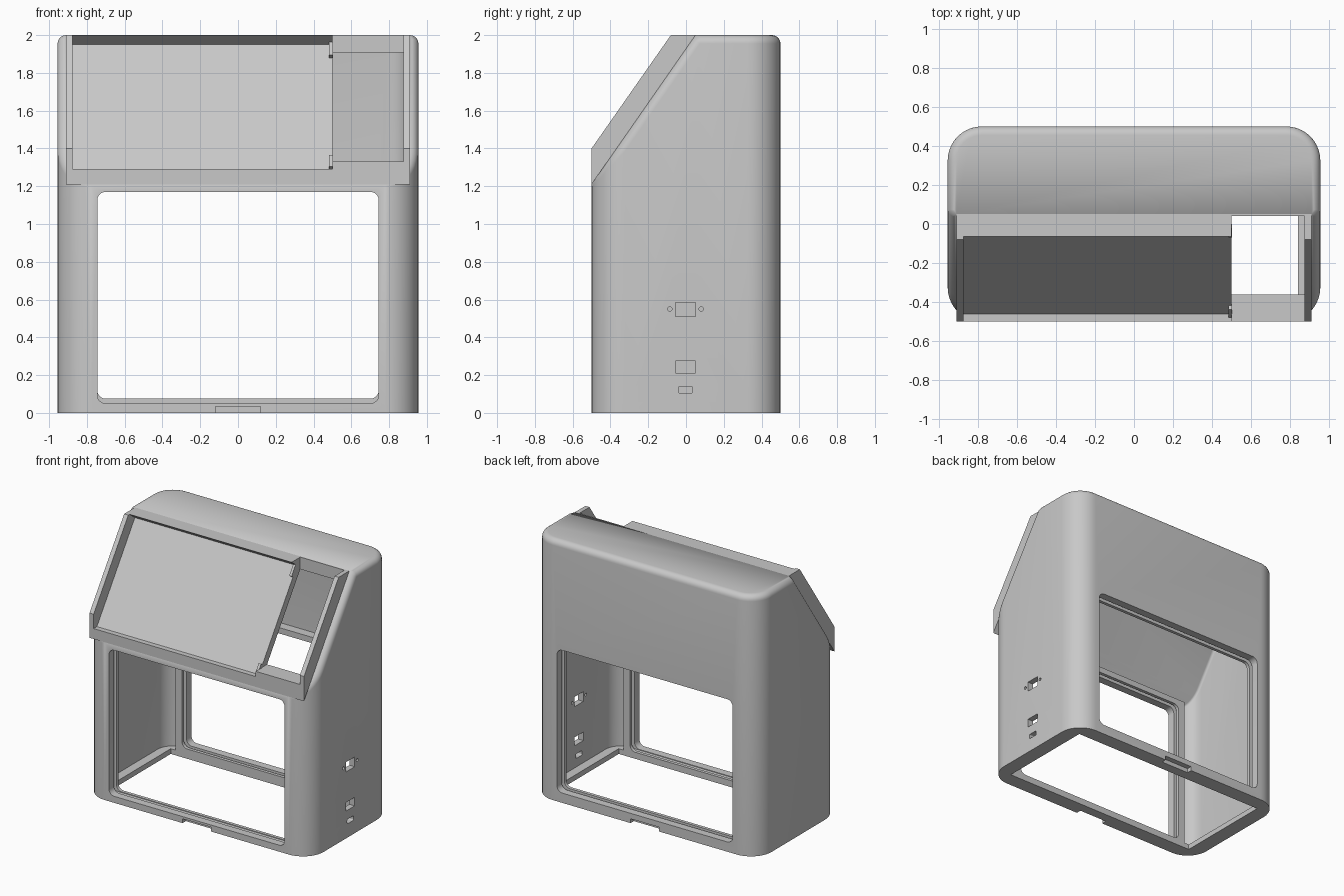
import bpy, bmesh, math
from mathutils import Vector

if "Cube" in bpy.data.objects:
    bpy.data.objects.remove(bpy.data.objects["Cube"], do_unlink=True)

grey = bpy.data.materials.new("light grey plastic")
grey.use_nodes = True
COLOUR = (0.58, 0.58, 0.58, 1)
grey.diffuse_color = COLOUR
grey.node_tree.nodes["Principled BSDF"].inputs["Base Color"].default_value = COLOUR

HX, HY, CORNER = 0.955, 0.5, 0.175      # half width, half depth, corner radius
SLOPE = 0.79 / 0.55                     # rise of the slanted front
L = math.hypot(1, SLOPE)
WALL = 0.045


def finish(bm, name):
    bmesh.ops.recalc_face_normals(bm, faces=bm.faces[:])
    me = bpy.data.meshes.new(name)
    bm.to_mesh(me)
    bm.free()
    me.materials.append(grey)
    ob = bpy.data.objects.new(name, me)
    bpy.context.collection.objects.link(ob)
    return ob


def prism(name, axis, pts, lo, hi):
    """Extrude a 2D outline along an axis from lo to hi."""
    place = {"x": lambda a, b, d: (d, a, b),
             "y": lambda a, b, d: (a, d, b),
             "z": lambda a, b, d: (a, b, d)}[axis]
    bm = bmesh.new()
    low = [bm.verts.new(place(a, b, lo)) for a, b in pts]
    high = [bm.verts.new(place(a, b, hi)) for a, b in pts]
    bm.faces.new(low)
    bm.faces.new(high)
    n = len(pts)
    for i in range(n):
        j = (i + 1) % n
        bm.faces.new((low[i], low[j], high[j], high[i]))
    return finish(bm, name)


def rounded(a0, a1, b0, b1, r=0.0, steps=6):
    """Outline of a rectangle with rounded corners."""
    if r == 0:
        return [(a0, b0), (a1, b0), (a1, b1), (a0, b1)]
    pts = []
    for k, (ca, cb) in enumerate([(a1 - r, b1 - r), (a0 + r, b1 - r),
                                  (a0 + r, b0 + r), (a1 - r, b0 + r)]):
        for i in range(steps + 1):
            t = math.pi / 2 * (k + i / steps)
            pts.append((ca + r * math.cos(t), cb + r * math.sin(t)))
    return pts


def cut(target, cutter, keep=False):
    bpy.context.view_layer.objects.active = target
    mod = target.modifiers.new("cut", "BOOLEAN")
    mod.operation = "DIFFERENCE"
    mod.solver = "EXACT"
    mod.object = cutter
    bpy.ops.object.modifier_apply(modifier=mod.name)
    if not keep:
        bpy.data.objects.remove(cutter, do_unlink=True)


def case_body(name, inset, r, z0, extra=()):
    """Rounded box with slanted front, offset inwards, top rim filleted by r."""
    d = inset + r
    top = Vector((0, 0, 1))
    slant = Vector((0, -SLOPE, 1)).normalized()
    crease = 0.05 + d * (L - 1) / SLOPE
    bm = bmesh.new()

    def rim(x, y, n, m):
        z = 2 - d if m is top else 2 + SLOPE * (y - 0.05) - d * L
        for i in range(7):
            bm.verts.new(Vector((x, y, z)) + r * n.slerp(m, i / 6))
        bm.verts.new((x + r * n.x, y + r * n.y, z0))

    for k, (sx, sy) in enumerate([(1, 1), (-1, 1), (-1, -1), (1, -1)]):
        for i in range(11):
            t = math.pi / 2 * (k + i / 10)
            n = Vector((math.cos(t), math.sin(t), 0))
            x = sx * (HX - CORNER) + (CORNER - d) * n.x
            y = sy * (HY - CORNER) + (CORNER - d) * n.y
            rim(x, y, n, top if y >= crease else slant)
    for s in (-1, 1):
        for m in (top, slant):
            rim(s * (HX - d), crease, Vector((s, 0, 0)), m)
    for p in extra:
        bm.verts.new(p)
    bmesh.ops.remove_doubles(bm, verts=bm.verts[:], dist=1e-5)
    bmesh.ops.convex_hull(bm, input=bm.verts[:])
    bmesh.ops.delete(bm, geom=[v for v in bm.verts if not v.link_faces], context="VERTS")
    bmesh.ops.dissolve_limit(bm, angle_limit=0.008, verts=bm.verts[:], edges=bm.edges[:])
    return finish(bm, name)


# Outer case, hollowed, with an open floor
sharp = [(s * 0.91, 0.05, 2) for s in (-1, 1)] + [(s * 0.78, -0.5, 1.21) for s in (-1, 1)]
case = case_body("case_shell", 0, 0.045, 0, sharp)
cut(case, case_body("cavity_cutter", WALL, 0.02, 0.04))
cut(case, prism("floor_cutter", "z", rounded(-0.84, 0.84, -0.385, 0.385), -0.1, 0.1))

# Front and back windows with a notch under each
for lo, hi, sill in ((-0.6, -0.38, 0.05), (0.38, 0.6, 0.075)):
    cut(case, prism("window_cutter", "y", rounded(-0.745, 0.745, sill, 1.17, 0.045), lo, hi))
for lo, hi in ((-0.6, -0.46), (0.46, 0.6)):
    cut(case, prism("notch_cutter", "y", rounded(-0.12, 0.12, -0.1, 0.033), lo, hi))

# Connector ports in the left wall
ports = [rounded(-0.055, 0.05, 0.51, 0.585), rounded(-0.055, 0.05, 0.21, 0.275),
         rounded(-0.04, 0.035, 0.105, 0.14, 0.008)]
ports += [rounded(y - 0.011, y + 0.011, 0.539, 0.561, 0.01) for y in (-0.085, 0.08)]
for outline in ports:
    cut(case, prism("port_cutter", "x", outline, 0.85, 1.0))

# Slotted retaining frames behind both windows
for s, sill, name in ((-1, 0.05, "front_window_frame"), (1, 0.075, "back_window_frame")):
    def span(a, b):
        return sorted((s * a, s * b))
    frame = prism(name, "y", rounded(-0.8, 0.8, 0.02, 1.215), *span(0.385, 0.46))
    cut(frame, prism("slot_cutter", "y", rounded(-0.775, 0.775, 0.045, 1.195), *span(0.41, 0.44)))
    cut(frame, prism("opening_cutter", "y", rounded(-0.745, 0.745, sill, 1.17, 0.045), *span(0.3, 0.6)))
    cut(frame, prism("notch_cutter", "y", rounded(-0.12, 0.12, -0.1, 0.033), *span(0.44, 0.6)))

# Raised slanted console with a recessed panel
console = prism("console_frame", "x", [(-0.5, 1.21), (-0.5, 1.4), (-0.08, 2), (0.05, 2)], -0.91, 0.91)
cut(console, prism("recess_cutter", "x", [(-0.6, 1.29), (-0.46, 1.29), (0.0, 1.95),
                                          (-0.13, 2.05), (-0.6, 2.05)], -0.875, 0.5))

# Side compartment open to the interior
well = prism("well_cutter", "x", [(-0.6, 1.33), (-0.3, 1.33), (0.04, 1.82),
                                  (0.04, 2.1), (-0.6, 2.1)], 0.5, 0.875)
cut(console, well, keep=True)
cut(case, well)

# Small clips on the edge of the panel
for name, z0, z1 in (("lower_clip", 1.29, 1.35), ("upper_clip", 1.88, 1.95)):
    y0, y1 = (z0 - 1.95) / SLOPE, (z1 - 1.95) / SLOPE
    ny, nz = -0.025 * SLOPE / L, 0.025 / L
    prism(name, "x", [(y0, z0), (y1, z1), (y1 + ny, z1 + nz), (y0 + ny, z0 + nz)], 0.483, 0.503)

# Smooth curves, crisp edges
bpy.ops.object.select_all(action="DESELECT")
for ob in bpy.context.scene.objects:
    if ob.type == "MESH":
        ob.select_set(True)
bpy.context.view_layer.objects.active = case
bpy.ops.object.shade_smooth_by_angle(angle=math.radians(30))
